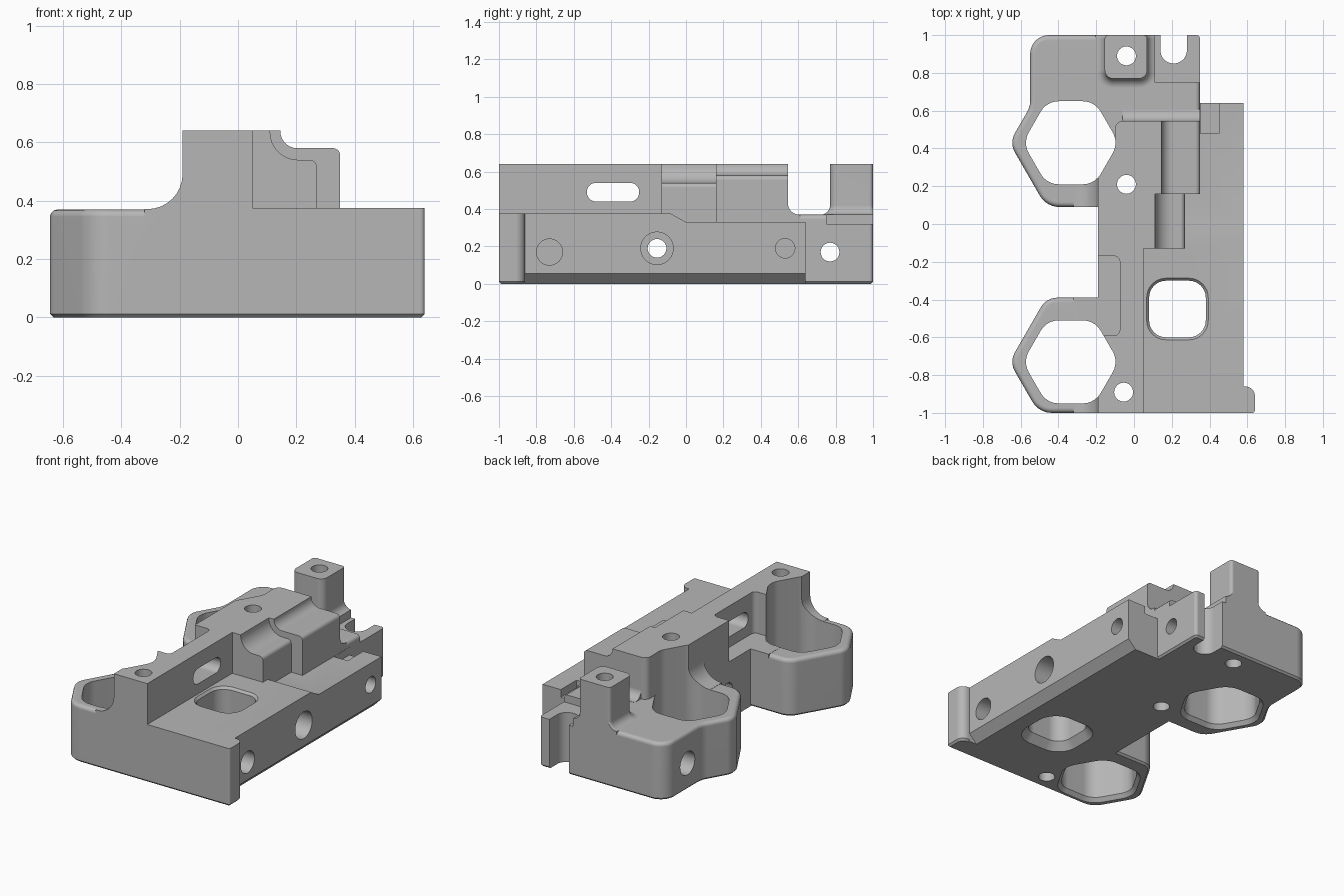
import bpy, bmesh, math
from mathutils import Vector

old = bpy.data.objects.get("Cube")
if old:
    bpy.data.objects.remove(old, do_unlink=True)

metal = bpy.data.materials.new("plain_grey")
metal.use_nodes = True
grey = (0.47, 0.47, 0.47, 1)
metal.diffuse_color = grey
metal.node_tree.nodes["Principled BSDF"].inputs["Base Color"].default_value = grey


def outline(corners, inset=0.0):
    """Offset a polygon of (u, v[, radius]) corners inwards and round its corners."""
    pts = [Vector(c[:2]) for c in corners]
    radii = [c[2] if len(c) > 2 else 0 for c in corners]
    n = len(pts)
    if sum(pts[i - 1].x * pts[i].y - pts[i].x * pts[i - 1].y for i in range(n)) < 0:
        pts.reverse()
        radii.reverse()
    result = []
    for i, p in enumerate(pts):
        a = (p - pts[i - 1]).normalized()
        b = (pts[(i + 1) % n] - p).normalized()
        turn = math.atan2(a.x * b.y - a.y * b.x, a.dot(b))
        normal_a, normal_b = Vector((-a.y, a.x)), Vector((-b.y, b.x))
        p = p + (normal_a + normal_b) * inset / (1 + normal_a.dot(normal_b))
        if not radii[i]:
            result.append(p)
            continue
        side = math.copysign(1, turn)
        r = max(radii[i] - side * inset, 0.002)
        start = p - a * r * math.tan(abs(turn) / 2)
        centre = start + normal_a * side * r
        steps = max(2, math.ceil(abs(turn) / math.radians(12)))
        for k in range(steps + 1):
            t = turn * k / steps
            d = start - centre
            result.append(centre + Vector((d.x * math.cos(t) - d.y * math.sin(t),
                                           d.x * math.sin(t) + d.y * math.cos(t))))
    return result


AXES = {"x": lambda u, v, w: (w, u, v),
        "y": lambda u, v, w: (u, w, v),
        "z": lambda u, v, w: (u, v, w)}


def solid(name, corners, levels, axis="z"):
    """Stack the outline at (height, inset) levels along an axis."""
    bm = bmesh.new()
    rings = []
    for level in levels:
        w, inset = level if isinstance(level, tuple) else (level, 0)
        rings.append([bm.verts.new(AXES[axis](p.x, p.y, w)) for p in outline(corners, inset)])
    n = len(rings[0])
    for low, high in zip(rings, rings[1:]):
        for i in range(n):
            bm.faces.new((low[i - 1], low[i], high[i], high[i - 1]))
    bm.faces.new(rings[0])
    bm.faces.new(rings[-1])
    bmesh.ops.recalc_face_normals(bm, faces=bm.faces)
    mesh = bpy.data.meshes.new(name)
    bm.to_mesh(mesh)
    bm.free()
    mesh.materials.append(metal)
    obj = bpy.data.objects.new(name, mesh)
    bpy.context.scene.collection.objects.link(obj)
    obj.hide_render = True
    return obj


def rect(u0, u1, v0, v1, r=0):
    return [(u0, v0, r), (u1, v0, r), (u1, v1, r), (u0, v1, r)]


def drill(u, v, r, w0, w1, axis):
    circle = [(u + r * math.cos(k * math.tau / 32), v + r * math.sin(k * math.tau / 32))
              for k in range(32)]
    return solid("drill", circle, [w0, w1], axis)


TOP = 0.64
SHELF = 0.37

# Main plate with a shallow ramp in its top
body = solid("bracket_body", [(-1, 0.012), (-0.988, 0), (0.64, 0), (0.64, 0.33), (0, 0.33),
                              (-0.08, 0.375), (-1, 0.375)], [-0.19, 0.58], "x")

# Hexagonal lobes with chamfered feet and rounded rims
lobe_levels = [(0, 0.012), (0.012, 0), (SHELF - 0.025, 0), (SHELF - 0.012, 0.004),
               (SHELF - 0.004, 0.012), (SHELF, 0.026)]
front_lobe = [(0, -0.39), (-0.464, -0.39, 0.1), (-0.66, -0.73, 0.1), (-0.504, -1, 0.12), (0, -1)]
rear_lobe = [(0, 0.09), (-0.464, 0.09, 0.12), (-0.66, 0.43, 0.1), (-0.55, 0.62, 0.12),
             (-0.55, 1, 0.1), (0.35, 1, 0.02), (0.35, 0.3), (0, 0.3)]
parts = [solid("front_lobe", front_lobe, lobe_levels),
         solid("rear_lobe", rear_lobe, lobe_levels)]

# Corner lip
parts.append(solid("corner_lip", [(0.4, -1), (0.64, -1, 0.015), (0.64, -0.86, 0.05), (0.4, -0.86)],
                   [(0, 0.012), (0.012, 0), 0.375]))

# Raised spine
spine = [(-0.19, -1), (0.05, -1), (0.05, -0.13), (0.1, -0.13), (0.1, 0.545), (-0.1, 0.545, 0.04),
         (-0.1, 0.43), (-0.19, 0.3)]
parts.append(solid("spine", spine, [0.2, TOP]))

# Stepped shoulders beside the spine
for y0, y1, x_in, x_out, z, r in ((0.16, 0.545, 0.145, 0.35, 0.58, 0.058),
                                  (-0.13, 0.2, 0.11, 0.27, 0.54, 0.095)):
    shoulder = [(0, 0.2), (x_out, 0.2), (x_out, z, 0.025), (x_in, z, r), (x_in, TOP), (0, TOP)]
    parts.append(solid("shoulder", shoulder, [y0, y1], "y"))

# Fillets where the spine meets the lobes
sweep = [(-0.1, 0.2), (-0.32, 0.2), (-0.32, SHELF + 0.001), (-0.19, SHELF + 0.001, 0.12),
         (-0.19, 0.6), (-0.1, 0.6)]
for y0, y1 in ((-1, -0.39), (0.09, 0.3)):
    parts.append(solid("spine_fillet", sweep, [y0, y1], "y"))
rear_sweep = [(0.4, 0.2), (0.61, 0.2), (0.61, SHELF + 0.001), (0.545, SHELF + 0.001, 0.058),
              (0.545, 0.55), (0.4, 0.55)]
parts.append(solid("rear_fillet", rear_sweep, [-0.06, 0.35], "x"))

# Rear post with a flared foot
flare = [(SHELF + 0.05 * (1 - math.cos(t)), -0.05 * (1 - math.sin(t)))
         for t in (k * math.pi / 12 for k in range(7))]
parts.append(solid("rear_post", [(-0.155, 0.77, 0.045), (0.07, 0.77, 0.045), (0.07, 1, 0.02),
                                 (-0.155, 1, 0.02)], [(0.25, -0.05)] + flare + [TOP]))

cuts = [solid("rear_trim", rect(-1, 1, 1, 1.3), [-0.1, 1])]

# Hexagonal wells
for y in (-0.73, 0.43):
    hexagon = [(-0.335 + 0.254 * math.cos(k * math.pi / 3),
                y + 0.254 * math.sin(k * math.pi / 3), 0.11) for k in range(6)]
    cuts.append(solid("hex_well", hexagon, [(-0.01, -0.03), (0.025, 0), 0.8]))

# Square window
cuts.append(solid("window", rect(0.08, 0.38, -0.6, -0.3, 0.09),
                  [(-0.01, -0.05), (0.05, 0), 0.36, (0.377, -0.015), (0.5, -0.015)]))

# Side pocket and the slot through its wall
cuts.append(solid("pocket", [(-0.36, -0.59), (-0.075, -0.59, 0.03), (-0.075, -0.17, 0.03),
                             (-0.36, -0.17)], [SHELF + 0.002, 0.8]))
cuts.append(solid("slot", rect(-0.53, -0.25, 0.44, 0.54, 0.049), [-0.4, 0.3], "x"))

# Rear step, open notch and low recess
cuts.append(solid("rear_step", rect(0.11, 0.5, 0.75, 1.2), [0.32, 0.8]))
cuts.append(solid("open_notch", [(0.14, 1.2), (0.14, 0.85, 0.069), (0.28, 0.85, 0.069),
                                 (0.28, 1.2)], [-0.1, 0.8]))
cuts.append(solid("low_recess", rect(0.351, 0.45, 0.48, 0.8), [0.28, 0.5]))

# Long chamfer under the right edge
cuts.append(solid("edge_chamfer", [(0.505, -0.02), (0.62, -0.02), (0.62, 0.095)],
                  [-0.86, 0.8], "y"))

# Vertical holes
for x, y in ((-0.04, 0.89), (-0.04, 0.21), (-0.055, -0.89)):
    cuts.append(drill(x, y, 0.05, -0.1, 0.8, "z"))

# Cross holes and counterbores
for y, z, r, x0, x1 in ((-0.73, 0.17, 0.07, 0.3, 0.8), (-0.155, 0.19, 0.05, -0.4, 0.8),
                        (-0.155, 0.19, 0.087, 0.45, 0.8), (0.53, 0.19, 0.052, 0.4, 0.8),
                        (0.77, 0.17, 0.05, -0.8, 0.8), (0.77, 0.17, 0.075, -0.8, -0.42)):
    cuts.append(drill(y, z, r, x0, x1, "x"))

# Merge the parts, cut the openings and bake the result
for tools, operation in ((parts, "UNION"), (cuts, "DIFFERENCE")):
    for tool in tools:
        mod = body.modifiers.new(tool.name, "BOOLEAN")
        mod.object, mod.operation, mod.solver = tool, operation, "EXACT"
baked = bpy.data.meshes.new_from_object(body.evaluated_get(bpy.context.evaluated_depsgraph_get()))
body.modifiers.clear()
body.data = baked
body.hide_render = False
for tool in parts + cuts:
    bpy.data.objects.remove(tool, do_unlink=True)
baked.materials.clear()
baked.materials.append(metal)
baked.polygons.foreach_set("material_index", [0] * len(baked.polygons))

# Smooth the curves and keep flat faces flat
bpy.ops.object.select_all(action="DESELECT")
body.select_set(True)
bpy.context.view_layer.objects.active = body
bpy.ops.object.shade_smooth_by_angle(angle=math.radians(30))
weighted = body.modifiers.new("flat_normals", "WEIGHTED_NORMAL")
weighted.keep_sharp = True
